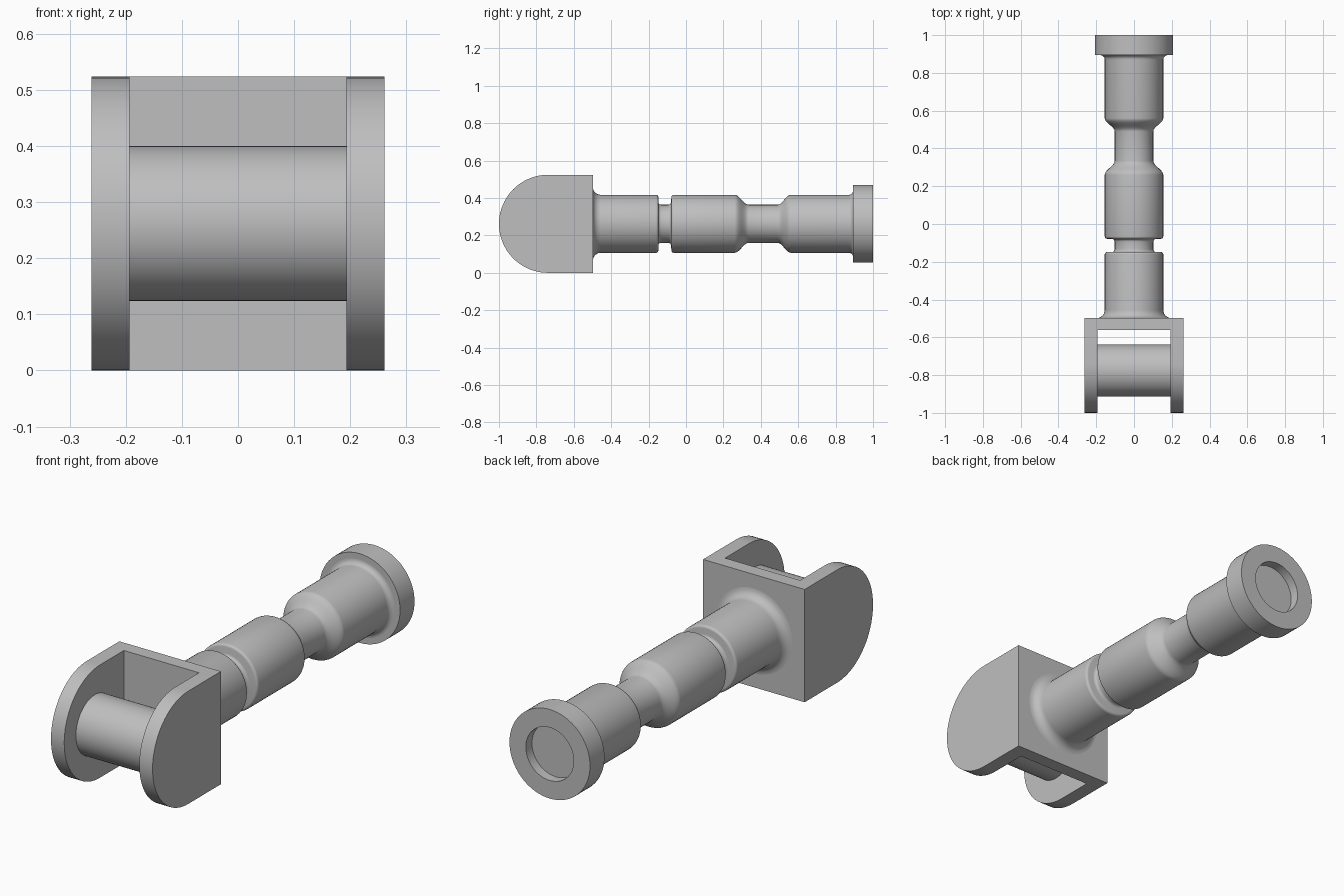
import bpy, bmesh
from math import sin, cos, pi, radians

if "Cube" in bpy.data.objects:
    bpy.data.objects.remove(bpy.data.objects["Cube"])

AXIS_Z = 0.262
FORK_BACK = -0.498

grey = bpy.data.materials.new("plain_grey")
grey.use_nodes = True
colour = (0.52, 0.52, 0.52, 1)
grey.diffuse_color = colour
grey.node_tree.nodes["Principled BSDF"].inputs["Base Color"].default_value = colour


def finish(name, bm):
    bmesh.ops.recalc_face_normals(bm, faces=bm.faces)
    mesh = bpy.data.meshes.new(name)
    bm.to_mesh(mesh)
    bm.free()
    mesh.materials.append(grey)
    obj = bpy.data.objects.new(name, mesh)
    bpy.context.collection.objects.link(obj)
    return obj


def smooth(obj):
    bpy.ops.object.select_all(action="DESELECT")
    obj.select_set(True)
    bpy.context.view_layer.objects.active = obj
    bpy.ops.object.shade_smooth_by_angle(angle=radians(32))


def lathe(name, profile, segments=64):
    """Turn (y, radius) points about the long axis; zero radius closes an end."""
    bm = bmesh.new()
    verts = [bm.verts.new((r, y, AXIS_Z)) for y, r in profile]
    edges = [bm.edges.new(pair) for pair in zip(verts, verts[1:])]
    bmesh.ops.spin(bm, geom=verts + edges, cent=(0, 0, AXIS_Z), axis=(0, 1, 0),
                   angle=2 * pi, steps=segments)
    bmesh.ops.remove_doubles(bm, verts=bm.verts, dist=0.0001)
    obj = finish(name, bm)
    smooth(obj)
    return obj


def arc(cy, cr, radius, start, end, steps=6, squash=1):
    """Quarter-round points in the (y, radius) plane, angles in degrees."""
    angles = [radians(start + (end - start) * i / steps) for i in range(steps + 1)]
    return [(cy + radius * squash * cos(a), cr + radius * sin(a)) for a in angles]


def taper(y0, r0, y1, r1, steps=10):
    """Soft S-shaped change of radius."""
    return [(y0 + (y1 - y0) * i / steps,
             r0 + (r1 - r0) * (1 - cos(pi * i / steps)) / 2) for i in range(steps + 1)]


# Turned shaft with fillets, groove and waist
BODY, NECK = 0.155, 0.102
shaft = [(FORK_BACK - 0.03, 0), (FORK_BACK - 0.03, 0.195)]
shaft += arc(FORK_BACK + 0.042, BODY + 0.042, 0.042, 180, 270)
shaft += arc(-0.16, BODY - 0.012, 0.012, 90, 0, 4)
shaft += arc(-0.134, NECK + 0.014, 0.014, 180, 270, 4)
shaft += arc(-0.094, NECK + 0.014, 0.014, 270, 360, 4)
shaft += arc(-0.066, BODY - 0.012, 0.012, 180, 90, 4)
shaft += taper(0.26, BODY, 0.335, NECK)
shaft += taper(0.49, NECK, 0.56, BODY)
shaft += arc(0.87, BODY + 0.024, 0.024, 270, 360)
shaft += [(0.91, BODY + 0.024), (0.91, 0)]
lathe("shaft", shaft)

# End flange with a shallow round recess
lathe("end_flange", [(0.894, 0), (0.894, 0.207), (1, 0.207), (1, 0.123), (0.955, 0.123), (0.955, 0)])

# Fork: D-shaped block hollowed by a slot
bm = bmesh.new()
outline = [(FORK_BACK, 0), (FORK_BACK, 2 * AXIS_Z)]
outline += [(-1 + AXIS_Z + AXIS_Z * cos(a), AXIS_Z + AXIS_Z * sin(a))
            for a in (pi / 2 + pi * i / 40 for i in range(41))]
face = bm.faces.new([bm.verts.new((-0.261, y, z)) for y, z in outline])
side = bmesh.ops.extrude_face_region(bm, geom=[face])["geom"]
bmesh.ops.translate(bm, verts=[v for v in side if isinstance(v, bmesh.types.BMVert)],
                    vec=(0.522, 0, 0))
fork = finish("fork", bm)

bm = bmesh.new()
bmesh.ops.create_cube(bm, size=1)
bmesh.ops.scale(bm, verts=bm.verts, vec=(0.386, 1, 1))
bmesh.ops.translate(bm, verts=bm.verts, vec=(0, -1.062, AXIS_Z))
cutter = finish("slot_cutter", bm)
cutter.hide_render = True
cut = fork.modifiers.new("slot", "BOOLEAN")
cut.operation = "DIFFERENCE"
cut.solver = "EXACT"
cut.object = cutter
bpy.context.view_layer.objects.active = fork
bpy.ops.object.modifier_apply(modifier="slot")
bpy.data.objects.remove(cutter)
smooth(fork)

# Cross pin between the cheeks
bpy.ops.mesh.primitive_cylinder_add(vertices=64, radius=0.138, depth=0.4,
                                    location=(0, -0.776, AXIS_Z), rotation=(0, pi / 2, 0))
pin = bpy.context.object
pin.name = "cross_pin"
pin.data.materials.append(grey)
smooth(pin)
